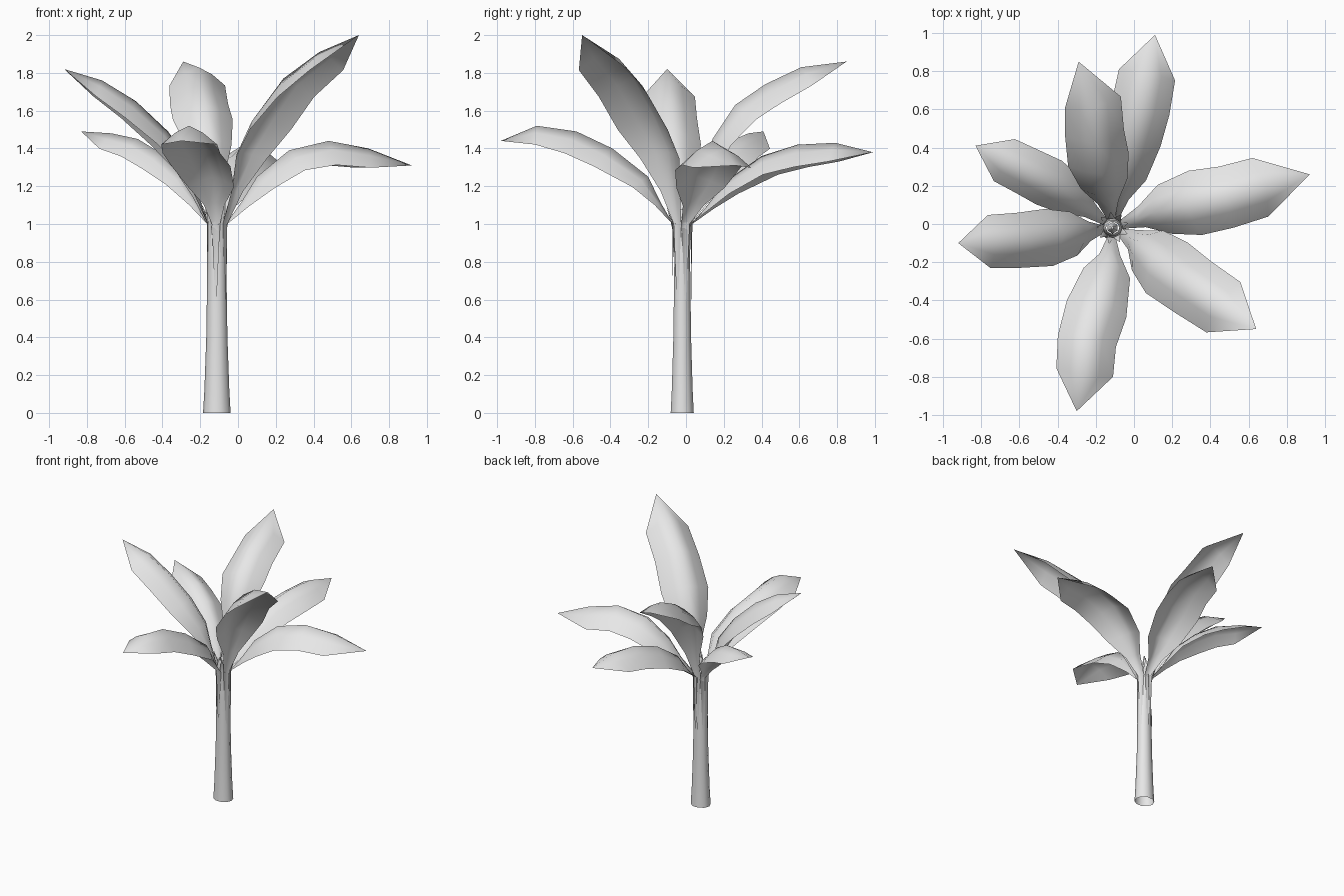
import bpy, bmesh, math
from mathutils import Vector

cube = bpy.data.objects.get("Cube")
if cube:
    bpy.data.objects.remove(cube)

grey = bpy.data.materials.new("pale_grey")
grey.use_nodes = True
grey.diffuse_color = (0.8, 0.8, 0.8, 1)
grey.node_tree.nodes["Principled BSDF"].inputs["Base Color"].default_value = (0.8, 0.8, 0.8, 1)

AXIS = Vector((-0.112, -0.02, 0))
UP = Vector((0, 0, 1))


def finish(name, bm):
    """Turn a bmesh into a smooth grey object."""
    bmesh.ops.remove_doubles(bm, verts=bm.verts, dist=0.0005)
    for face in bm.faces:
        face.smooth = True
    mesh = bpy.data.meshes.new(name)
    bm.to_mesh(mesh)
    bm.free()
    mesh.materials.append(grey)
    obj = bpy.data.objects.new(name, mesh)
    bpy.context.collection.objects.link(obj)
    return obj


def skin(bm, rows, closed=False):
    """Bridge equal rows of points with quads."""
    rows = [[bm.verts.new(p) for p in row] for row in rows]
    count = len(rows[0])
    for a, b in zip(rows, rows[1:]):
        for i in range(count if closed else count - 1):
            j = (i + 1) % count
            bm.faces.new((a[i], a[j], b[j], b[i]))


def blade(name, path, widths, droops, out):
    """Arched strip along a midrib, its edges falling away on both sides."""
    bm = bmesh.new()
    rows = []
    for i, p in enumerate(path):
        along = (path[min(i + 1, len(path) - 1)] - path[max(i - 1, 0)]).normalized()
        flat = Vector((along.x, along.y, 0)) if i > 1 else out
        side = UP.cross(flat).normalized()
        lift = along.cross(side).normalized()
        rows.append([p + side * widths[i] * u - lift * droops[i] * abs(u) ** 1.4
                     for u in (-1, -0.5, 0, 0.5, 1)])
    skin(bm, rows)
    return finish(name, bm)


# Trunk: open tapering tube that flares at the foot
bm = bmesh.new()
rings = []
for z, radius in ((0, 0.073), (0.12, 0.066), (0.4, 0.056), (0.8, 0.05), (1.0, 0.05), (1.08, 0.035)):
    rings.append([AXIS + Vector((radius * math.cos(a), radius * 0.88 * math.sin(a), z))
                  for a in (math.tau * k / 10 for k in range(10))])
skin(bm, rings, closed=True)
finish("trunk", bm)

# Leaves: width scale, then midrib points from stalk to tip
leaves = {
    "leaf_back": (1, (-.07, .2, 1.22), (-.03, .4, 1.36), (.03, .59, 1.42), (.07, .79, 1.43), (.11, .99, 1.38)),
    "leaf_back_upper": (1, (-.14, .14, 1.45), (-.17, .26, 1.63), (-.2, .42, 1.74), (-.21, .61, 1.83), (-.29, .85, 1.86)),
    "leaf_back_right": (.82, (-.28, .11, 1.25), (-.4, .19, 1.37), (-.53, .26, 1.45), (-.67, .33, 1.48), (-.83, .41, 1.49)),
    "leaf_right": (.93, (-.25, -.04, 1.32), (-.37, -.06, 1.49), (-.54, -.08, 1.65), (-.72, -.09, 1.76), (-.92, -.1, 1.82)),
    "leaf_front": (1, (-.13, -.2, 1.25), (-.18, -.39, 1.4), (-.24, -.58, 1.49), (-.26, -.79, 1.52), (-.3, -.98, 1.44)),
    "leaf_front_left": (1.06, (.01, -.09, 1.38), (.1, -.17, 1.57), (.24, -.28, 1.77), (.43, -.41, 1.91), (.64, -.55, 2)),
    "leaf_left": (1.06, (.1, .06, 1.25), (.27, .1, 1.39), (.48, .14, 1.44), (.69, .2, 1.4), (.92, .26, 1.31)),
}
WIDTHS = (0.004, 0.022, 0.055, 0.125, 0.162, 0.155, 0.15, 0)
DROOPS = (0, 0, 0.03, 0.08, 0.11, 0.12, 0.1, 0)

for name, (scale, *ribs) in leaves.items():
    ribs = [Vector(p) for p in ribs]
    out = ribs[0] - AXIS
    out.z = 0
    out.normalize()
    # Sheath hugging the trunk, then the short stalk
    foot = AXIS + out * 0.052 + UP * 0.6
    collar = AXIS + out * 0.05 + UP * 1.0
    stalk = collar.lerp(ribs[0], 0.5) - UP * 0.01
    blade(name, [foot, collar, stalk] + ribs,
          [w * scale for w in WIDTHS], [d * scale for d in DROOPS], out)

# Crown: short dry sheath tips fanning out around the trunk top
for k in range(9):
    a = math.tau * k / 9 + 0.3
    out = Vector((math.cos(a), math.sin(a), 0))
    path = [AXIS + out * r + UP * (z + 0.03 * (k % 3))
            for r, z in ((0.047, 0.82), (0.047, 0.96), (0.06, 1.03), (0.085, 1.09))]
    blade(f"crown_sheath_{k + 1}", path, (0.004, 0.018, 0.012, 0), (0, 0, 0.004, 0), out)

# Young rolled shoot in the middle
bm = bmesh.new()
bmesh.ops.create_cone(bm, segments=6, radius1=0.03, radius2=0.004, depth=0.16)
bmesh.ops.translate(bm, verts=bm.verts, vec=AXIS + UP * 1.1)
finish("young_shoot", bm)
